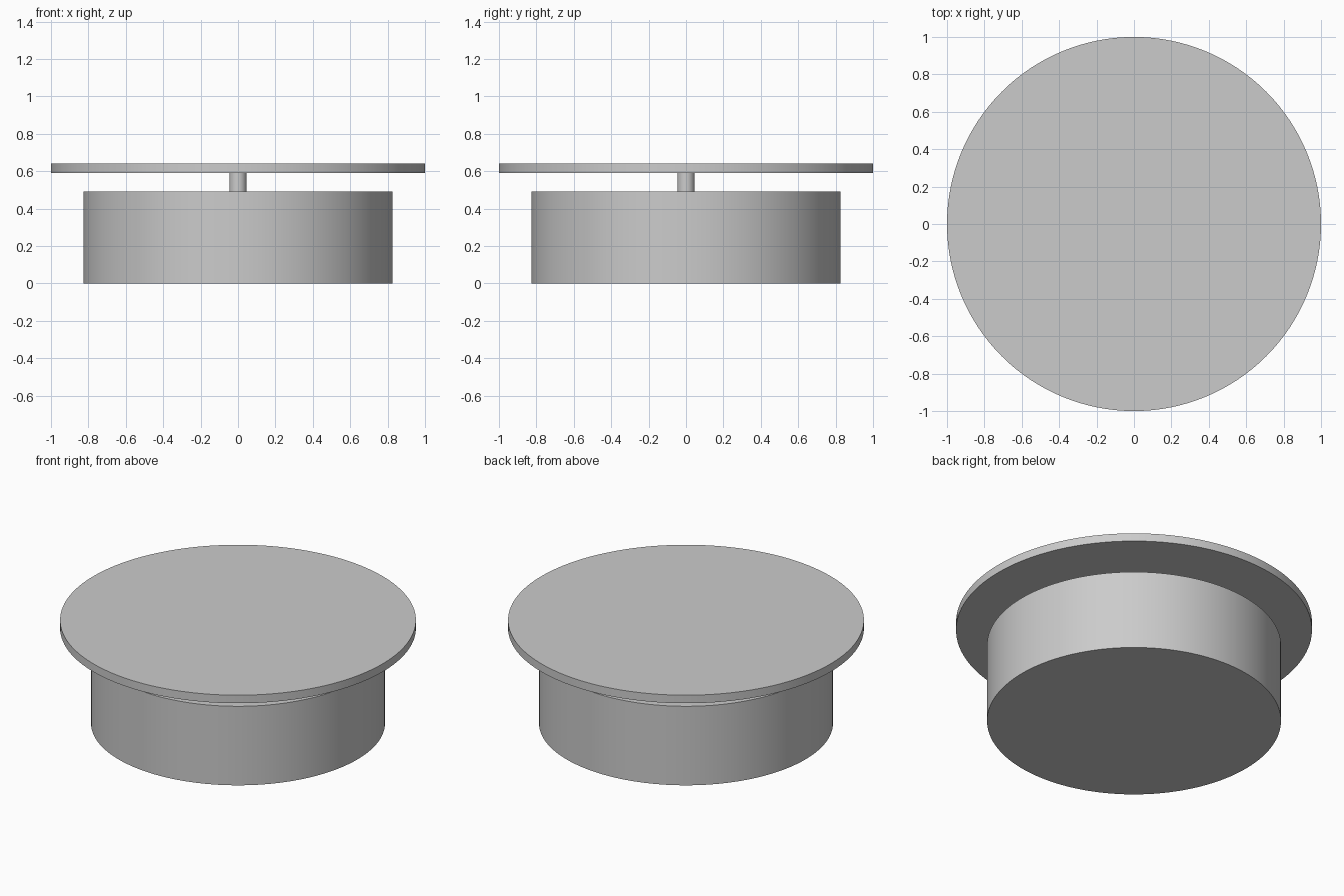
import bpy

cube = bpy.data.objects.get("Cube")
if cube:
    bpy.data.objects.remove(cube, do_unlink=True)

# Single plain grey finish
grey = bpy.data.materials.new("light_grey")
grey.use_nodes = True
colour = (0.6, 0.6, 0.6, 1)
grey.diffuse_color = colour
grey.node_tree.nodes["Principled BSDF"].inputs["Base Color"].default_value = colour


def disc(name, radius, bottom, top, sides):
    """Upright capped cylinder with smooth walls and sharp rims."""
    bpy.ops.mesh.primitive_cylinder_add(
        vertices=sides, radius=radius, depth=top - bottom,
        location=(0, 0, (bottom + top) / 2))
    obj = bpy.context.object
    obj.name = name
    obj.data.name = name
    obj.data.materials.append(grey)
    bpy.ops.object.shade_smooth_by_angle()
    return obj


# Solid drum, short central stem, wide thin top
disc("drum_base", 0.826, 0, 0.49, 128)
disc("centre_stem", 0.046, 0.49, 0.59, 32)
disc("round_top", 1.0, 0.59, 0.64, 128)
